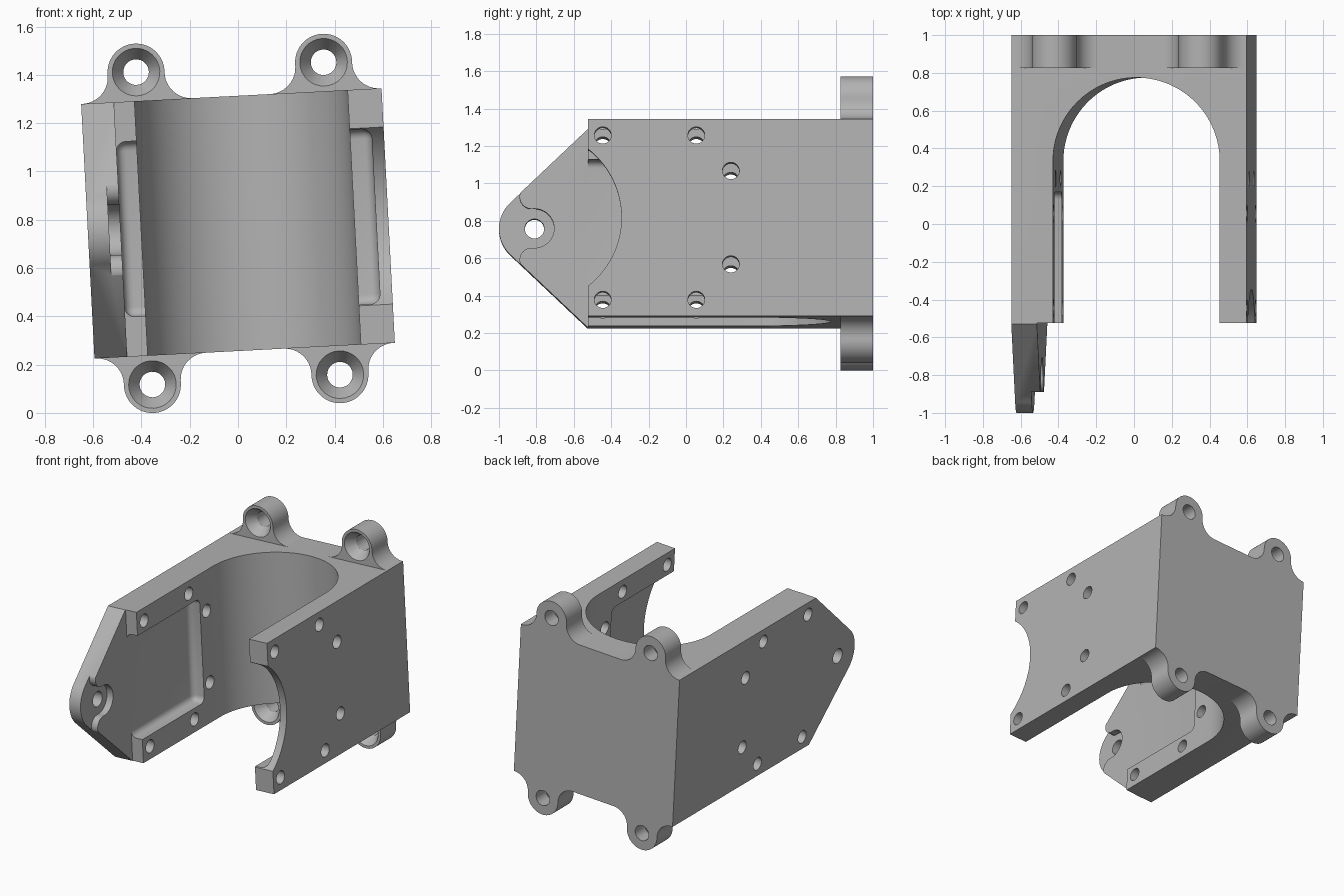
import bpy, bmesh
from math import sin, cos, radians
from mathutils import Matrix, Vector

if "Cube" in bpy.data.objects:
    bpy.data.objects.remove(bpy.data.objects["Cube"])

grey = bpy.data.materials.new("machined grey")
grey.use_nodes = True
COLOUR = (0.45, 0.45, 0.45, 1)
grey.diffuse_color = COLOUR
grey.node_tree.nodes["Principled BSDF"].inputs["Base Color"].default_value = COLOUR


def arc(cx, cy, r, start, end, n=24):
    angles = [radians(start + (end - start) * i / n) for i in range(n + 1)]
    return [(cx + r * cos(a), cy + r * sin(a)) for a in angles]


def circle(cx, cy, r, n=32):
    return arc(cx, cy, r, 0, 360, n)[:-1]


def finish(name, bm):
    bmesh.ops.recalc_face_normals(bm, faces=bm.faces)
    mesh = bpy.data.meshes.new(name)
    bm.to_mesh(mesh)
    bm.free()
    mesh.materials.append(grey)
    obj = bpy.data.objects.new(name, mesh)
    bpy.context.collection.objects.link(obj)
    return obj


def prism(name, points, axis, lo, hi):
    """Extrude a 2D outline along x, y or z; the outline uses the other two axes in order."""
    place = {"x": lambda a, b, t: (t, a, b),
             "y": lambda a, b, t: (a, t, b),
             "z": lambda a, b, t: (a, b, t)}[axis]
    bm = bmesh.new()
    face = bm.faces.new([bm.verts.new(place(a, b, lo)) for a, b in points])
    new = bmesh.ops.extrude_face_region(bm, geom=[face])["geom"]
    bmesh.ops.translate(bm, vec=Vector(place(0, 0, hi - lo)),
                        verts=[v for v in new if isinstance(v, bmesh.types.BMVert)])
    return finish(name, bm)


def combine(target, tool, operation):
    mod = target.modifiers.new(operation, "BOOLEAN")
    mod.operation, mod.solver, mod.object = operation, "EXACT", tool
    bpy.context.view_layer.objects.active = target
    bpy.ops.object.modifier_apply(modifier=mod.name)
    bpy.data.objects.remove(tool)


HALF_W, HALF_H, FRONT = 0.623, 0.528, -0.525
TAB_IN, PIVOT, WALL_R = -0.487, -0.81, 0.442

# U-shaped body with a long thin tab on one wall
outline = [(-HALF_W, 1), (-HALF_W, -1.05), (TAB_IN, -1.05), (TAB_IN, FRONT),
           (0.04 - WALL_R, FRONT)]
outline += arc(0.04, 0.333, WALL_R, 180, 0, 64)
outline += [(0.04 + WALL_R, FRONT), (HALF_W, FRONT), (HALF_W, 1)]
body = prism("clamp_bracket", outline, "z", -HALF_H, HALF_H)

# Tapered, rounded side silhouette of the tab
side = [(-0.3, 0.744)] + arc(PIVOT, 0, 0.19, 133, 227)
side += [(-0.3, -0.744), (1.2, -0.744), (1.2, 0.744)]
combine(body, prism("side_silhouette", side, "x", -1, 1), "INTERSECT")

# Filleted pockets in both inner walls
bm = bmesh.new()
bmesh.ops.create_cube(bm, size=1)
lo, hi = Vector((TAB_IN, -0.72, -0.363)), Vector((0.572, 0.17, 0.363))
for v in bm.verts:
    v.co = (lo + hi) / 2 + Vector(v.co[i] * (hi - lo)[i] for i in range(3))
bmesh.ops.bevel(bm, geom=bm.edges[:], offset=0.04, segments=5, profile=0.5, affect="EDGES")
combine(body, finish("pocket_cutter", bm), "DIFFERENCE")

# Round clearance through the short wall
combine(body, prism("clearance_cutter", circle(PIVOT, 0, 0.465, 96), "x", 0.3, 0.8), "DIFFERENCE")

# Stepped seat around the tab pivot hole
upper = arc(PIVOT, 0, 0.105, 0, 95, 16)
upper += arc(PIVOT + 0.17 * cos(radians(95)), 0.17 * sin(radians(95)), 0.065, 275, 135, 14)[1:]
upper += [(-1.1, 0.3)]
seat = upper + [(y, -z) for y, z in reversed(upper[1:])]
combine(body, prism("seat_cutter", seat, "x", -0.535, -0.3), "DIFFERENCE")

# Pivot hole and cross holes through both walls
combine(body, prism("pivot_cutter", circle(PIVOT, 0, 0.052), "x", -0.8, -0.3), "DIFFERENCE")
for s in (-1, 1):
    for y, z in ((-0.445, 0.44), (0.055, 0.44), (0.24, 0.25)):
        combine(body, prism("hole_cutter", circle(y, s * z, 0.045), "x", -0.8, 0.8), "DIFFERENCE")

# Four flared mounting ears with countersunk holes
EAR_X, EAR_Z, EAR_R, FLARE = 0.389, 0.648, 0.118, 0.11
for sx in (-1, 1):
    for sz in (-1, 1):
        ear = [(0.226, HALF_H - 0.03)]
        ear += arc(0.228, HALF_H + FLARE, FLARE, 270, 180, 12)
        ear += arc(0, EAR_Z, EAR_R, 0, 180, 32)
        ear += arc(-0.228, HALF_H + FLARE, FLARE, 0, -90, 12)
        ear += [(-0.226, HALF_H - 0.03)]
        ear = [(sx * EAR_X + x, sz * z) for x, z in ear]
        combine(body, prism("ear", ear, "y", 0.825, 1), "UNION")
for sx in (-1, 1):
    for sz in (-1, 1):
        x, z = sx * EAR_X, sz * EAR_Z
        combine(body, prism("ear_hole", circle(x, z, 0.053), "y", 0.7, 1.2), "DIFFERENCE")
        bm = bmesh.new()
        bmesh.ops.create_cone(bm, cap_ends=True, segments=32, radius1=0.104, radius2=0.05,
                              depth=0.08, matrix=Matrix.Translation((x, 0.857, z))
                              @ Matrix.Rotation(radians(-90), 4, "X"))
        combine(body, finish("countersink", bm), "DIFFERENCE")

# Slight roll of the whole bracket, then shading
body.data.transform(Matrix.Translation((0, 0, 0.785)) @ Matrix.Rotation(radians(-3), 4, "Y"))
bpy.ops.object.select_all(action="DESELECT")
body.select_set(True)
bpy.context.view_layer.objects.active = body
bpy.ops.object.shade_smooth_by_angle(angle=radians(30))
